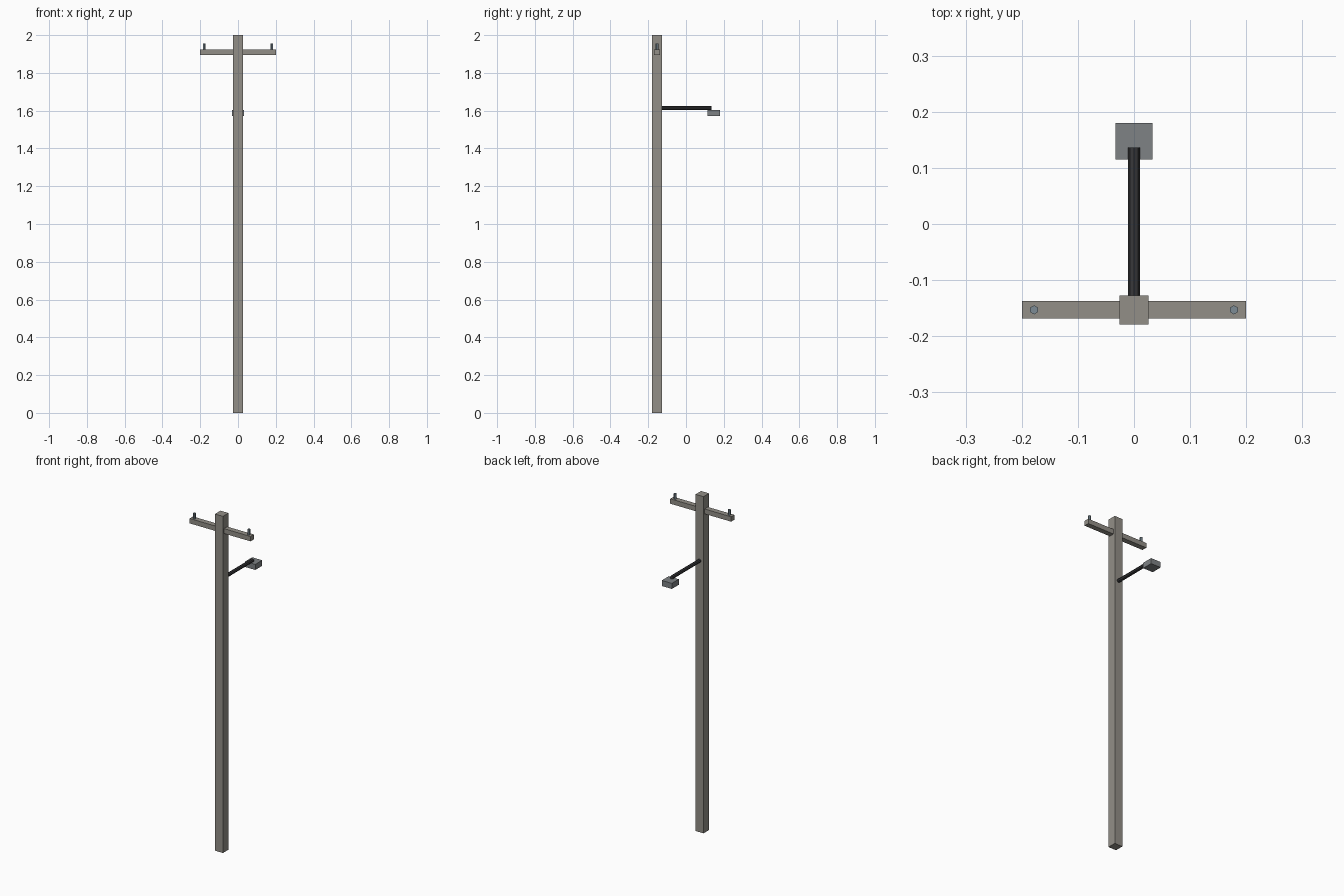
import bpy, bmesh
from math import pi
from mathutils import Matrix, Vector

if "Cube" in bpy.data.objects:
    bpy.data.objects.remove(bpy.data.objects["Cube"])


def material(name, color):
    m = bpy.data.materials.new(name)
    m.diffuse_color = (*color, 1)
    m.use_nodes = True
    m.node_tree.nodes["Principled BSDF"].inputs["Base Color"].default_value = m.diffuse_color
    return m


def add(name, bm, mat):
    me = bpy.data.meshes.new(name)
    bm.to_mesh(me)
    bm.free()
    me.materials.append(mat)
    ob = bpy.data.objects.new(name, me)
    bpy.context.collection.objects.link(ob)
    return ob


def box(name, lo, hi, mat):
    lo, hi = Vector(lo), Vector(hi)
    bm = bmesh.new()
    bmesh.ops.create_cube(bm, size=1, matrix=Matrix.LocRotScale((lo + hi) / 2, None, hi - lo))
    return add(name, bm, mat)


def rod(name, a, b, radius, sides, mat, turn=0.0):
    a, b = Vector(a), Vector(b)
    rot = (b - a).to_track_quat('Z', 'Y').to_matrix().to_4x4()
    bm = bmesh.new()
    bmesh.ops.create_cone(bm, cap_ends=True, segments=sides, radius1=radius, radius2=radius,
                          depth=(b - a).length,
                          matrix=Matrix.Translation((a + b) / 2) @ rot @ Matrix.Rotation(turn, 4, 'Z'))
    return add(name, bm, mat)


wood = material("weathered_wood", (0.29, 0.275, 0.245))
dark = material("dark_metal", (0.04, 0.04, 0.043))
grey = material("lamp_grey", (0.21, 0.225, 0.235))
glass = material("insulator_blue_grey", (0.2, 0.26, 0.3))

# Square pole and crossarm through it
POLE_Y = -0.153
box("pole", (-0.026, POLE_Y - 0.026, 0), (0.026, POLE_Y + 0.026, 2), wood)
box("crossarm", (-0.2, POLE_Y - 0.0155, 1.894), (0.2, POLE_Y + 0.0155, 1.923), wood)

# Six-sided insulators, one near each end of the crossarm
for side, x in (("left", -0.178), ("right", 0.178)):
    rod("insulator_" + side, (x, POLE_Y, 1.922), (x, POLE_Y, 1.955), 0.008, 6, glass)

# Lamp bracket resting on the lamp head
rod("lamp_bracket", (0, POLE_Y + 0.02, 1.613), (0, 0.136, 1.613), 0.0105, 8, dark)
box("lamp_head", (-0.033, 0.115, 1.571), (0.033, 0.18, 1.604), grey)
